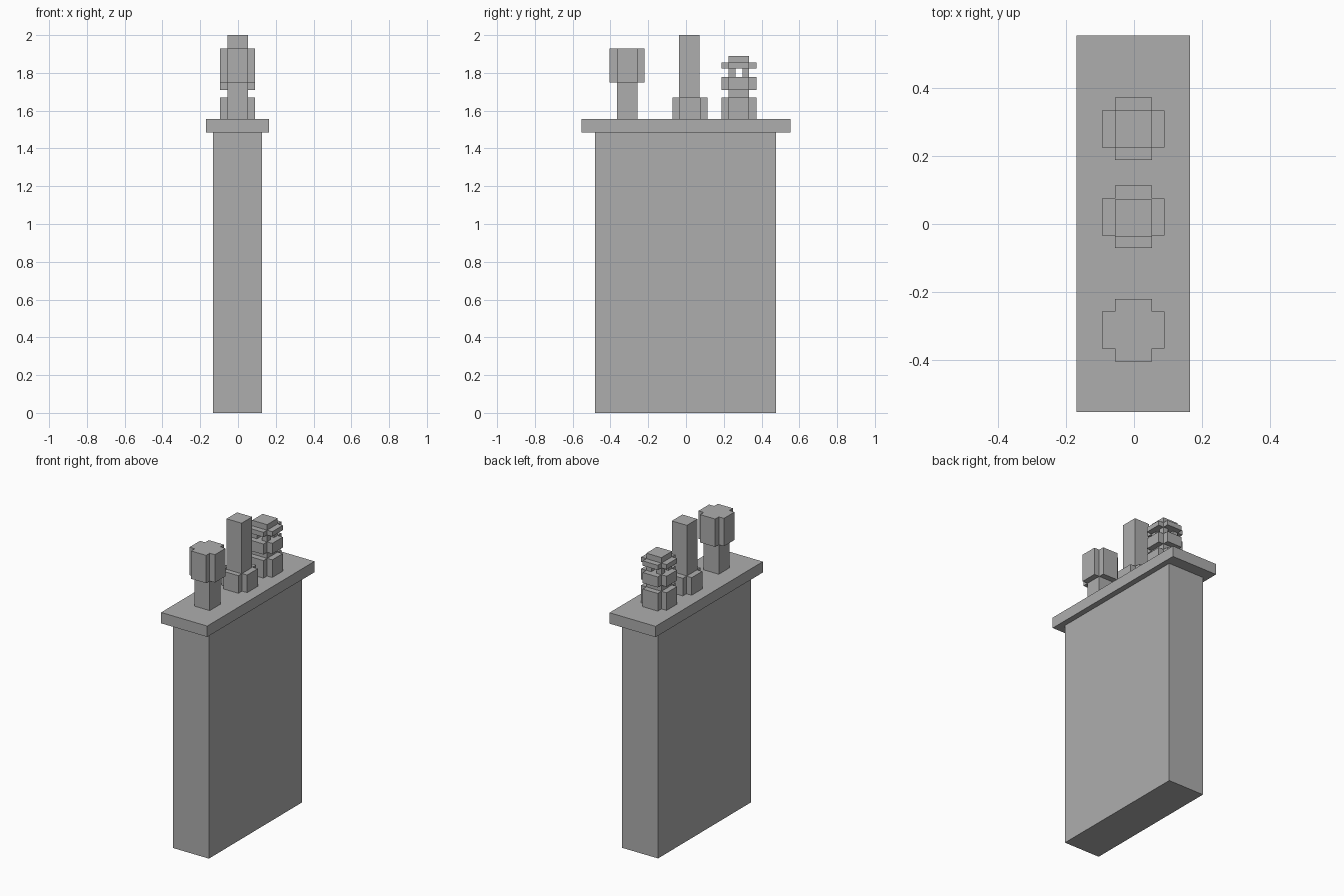
import bpy
import bmesh

cube = bpy.data.objects.get("Cube")
if cube:
    bpy.data.objects.remove(cube, do_unlink=True)

grey = bpy.data.materials.new("stone grey")
grey.use_nodes = True
colour = (0.42, 0.42, 0.42, 1)
grey.diffuse_color = colour
grey.node_tree.nodes["Principled BSDF"].inputs["Base Color"].default_value = colour


def prism(name, outline, z0, z1):
    """Extrude a flat outline between two heights."""
    bm = bmesh.new()
    base = bm.faces.new([bm.verts.new((x, y, z0)) for x, y in outline])
    up = bmesh.ops.extrude_face_region(bm, geom=[base], use_keep_orig=True)
    for v in up["geom"]:
        if isinstance(v, bmesh.types.BMVert):
            v.co.z = z1
    bmesh.ops.recalc_face_normals(bm, faces=bm.faces)
    mesh = bpy.data.meshes.new(name)
    bm.to_mesh(mesh)
    bm.free()
    mesh.materials.append(grey)
    obj = bpy.data.objects.new(name, mesh)
    bpy.context.collection.objects.link(obj)


def box(name, cx, cy, hx, hy, z0, z1):
    prism(name, [(cx - hx, cy - hy), (cx + hx, cy - hy),
                 (cx + hx, cy + hy), (cx - hx, cy + hy)], z0, z1)


CX = -0.002     # shared centre line of the chimneys
CORE = 0.0545   # half width of a square shaft
ARM = 0.092     # half width of a cross-shaped collar


def shaft(name, cy, z0, z1):
    box(name, CX, cy, CORE, CORE, z0, z1)


def collar(name, cy, z0, z1):
    outline = []
    a, c = ARM, CORE
    for x, y in ((a, -c), (a, c), (c, c)):
        outline.append((x, y))
    # Repeat the corner pattern by quarter turns
    pts = [(x, y) for x, y in outline]
    for _ in range(3):
        pts = [(-y, x) for x, y in pts]
        outline += pts
    prism(name, [(CX + x, cy + y) for x, y in outline], z0, z1)


# Wall stack and overhanging cap
SLAB = 1.555
box("stack_body", CX, -0.003, 0.13, 0.48, 0, 1.484)
box("cap_slab", CX, 0.001, 0.1665, 0.5535, 1.484, SLAB)

# Front chimney with a wide head
FRONT, MIDDLE, BACK = -0.312, 0.021, 0.28
shaft("front_shaft", FRONT, SLAB, 1.748)
collar("front_head", FRONT, 1.748, 1.93)

# Tall middle chimney with a collared foot
collar("middle_foot", MIDDLE, SLAB, 1.67)
box("middle_shaft", CX, MIDDLE - 0.004, CORE, CORE, 1.67, 2.0)

# Back chimney with stacked collars and an open lantern
collar("back_foot", BACK, SLAB, 1.67)
shaft("back_shaft", BACK, 1.67, 1.709)
collar("back_middle_collar", BACK, 1.709, 1.778)
for sx in (-1, 1):
    for sy in (-1, 1):
        box("lantern_post", CX + sx * 0.0365, BACK + sy * 0.0365,
            0.018, 0.018, 1.778, 1.823)
collar("back_top_collar", BACK, 1.823, 1.854)
shaft("back_cap", BACK, 1.854, 1.89)
